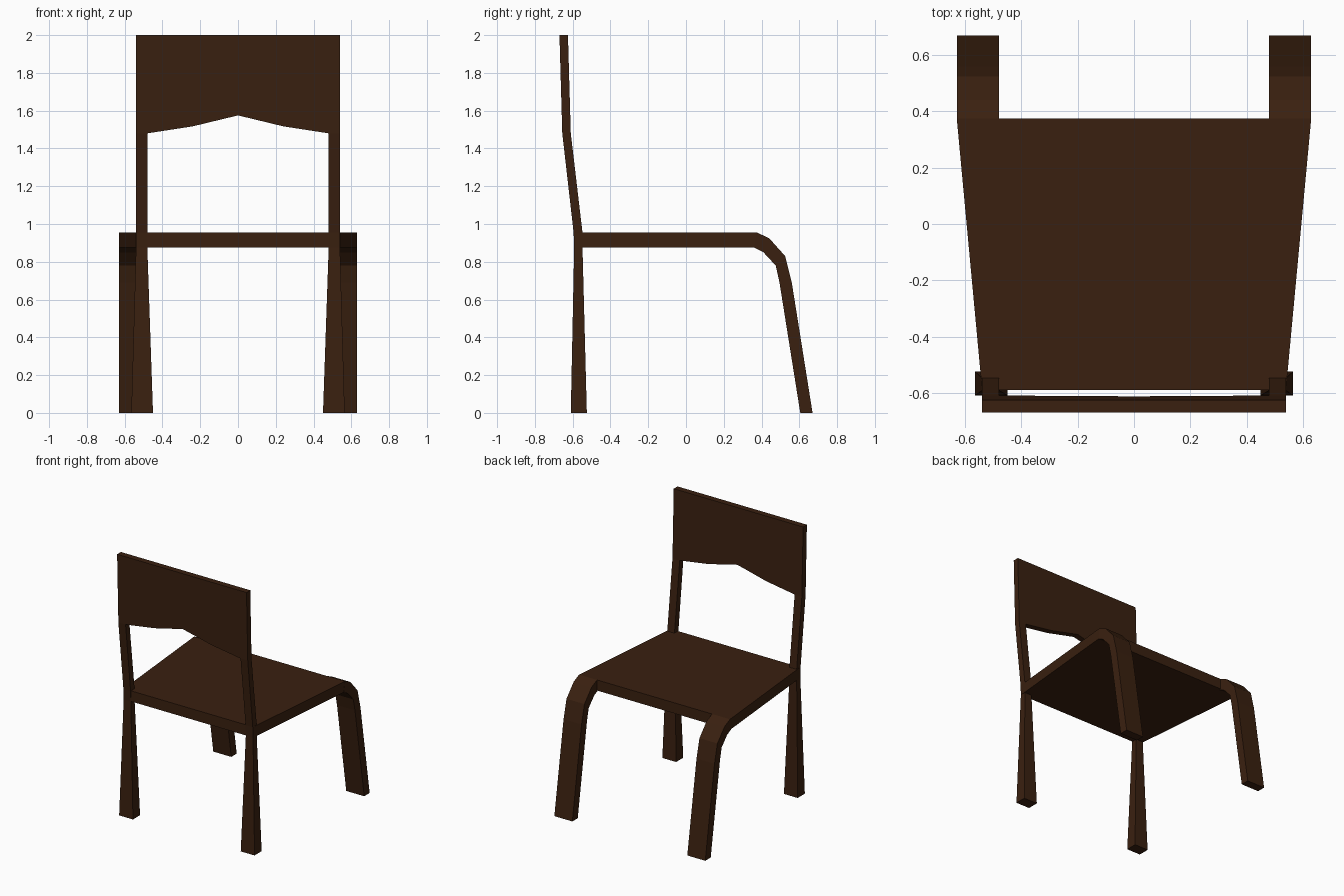
import bpy

cube = bpy.data.objects.get("Cube")
if cube:
    bpy.data.objects.remove(cube, do_unlink=True)

wood = bpy.data.materials.new("dark_brown_wood")
wood.use_nodes = True
COLOR = (0.042, 0.0145, 0.005, 1)
wood.diffuse_color = COLOR
wood.node_tree.nodes["Principled BSDF"].inputs["Base Color"].default_value = COLOR


def loft(name, sections):
    """Skin a list of matching closed cross-sections and cap both ends."""
    n = len(sections[0])
    verts = [p for s in sections for p in s]
    faces = [tuple(range(n)), tuple(range(len(verts) - n, len(verts)))]
    for k in range(len(sections) - 1):
        a, b = k * n, (k + 1) * n
        faces += [(a + i, a + (i + 1) % n, b + (i + 1) % n, b + i) for i in range(n)]
    mesh = bpy.data.meshes.new(name)
    mesh.from_pydata(verts, [], faces)
    mesh.materials.append(wood)
    obj = bpy.data.objects.new(name, mesh)
    bpy.context.collection.objects.link(obj)
    # Consistent outward normals
    import bmesh
    bm = bmesh.new()
    bm.from_mesh(mesh)
    bmesh.ops.recalc_face_normals(bm, faces=bm.faces)
    bm.to_mesh(mesh)
    bm.free()
    return obj


def rect(x0, x1, y0, y1, z):
    return [(x0, y0, z), (x1, y0, z), (x1, y1, z), (x0, y1, z)]


# Tapered seat slab
seat_outline = [(-0.54, -0.59), (0.54, -0.59), (0.63, 0.375), (-0.63, 0.375)]
loft("seat", [[(x, y, z) for x, y in seat_outline] for z in (0.875, 0.955)])

# Bent legs: (outer y, outer z, inner y, inner z) down the curve
bend = [(0.375, 0.955, 0.36, 0.875), (0.44, 0.925, 0.41, 0.85),
        (0.525, 0.83, 0.475, 0.78), (0.56, 0.69, 0.495, 0.69),
        (0.67, 0, 0.605, 0)]

for side, s in (("left", 1), ("right", -1)):
    loft("bent_leg_" + side, [
        [(s * 0.48, oy, oz), (s * 0.63, oy, oz), (s * 0.63, iy, iz), (s * 0.48, iy, iz)]
        for oy, oz, iy, iz in bend])
    # Tapered straight leg running up into the leaning back post
    loft("back_post_" + side, [
        rect(s * 0.45, s * 0.565, -0.61, -0.525, 0),
        rect(s * 0.48, s * 0.54, -0.592, -0.548, 0.875),
        rect(s * 0.48, s * 0.54, -0.595, -0.548, 0.955),
        rect(s * 0.48, s * 0.54, -0.655, -0.61, 1.48),
        rect(s * 0.48, s * 0.54, -0.67, -0.625, 2)])

# Backrest panel with a peaked lower edge, leaning with the posts
lower_edge = [(-0.48, 1.48), (-0.24, 1.517), (0, 1.575), (0.24, 1.517), (0.48, 1.48)]


def panel_section(x, z):
    lean = -0.015 * (z - 1.48) / 0.52
    return [(x, -0.655 + lean, z), (x, -0.61 + lean, z), (x, -0.625, 2), (x, -0.67, 2)]


loft("backrest_panel", [panel_section(x, z) for x, z in lower_edge])
